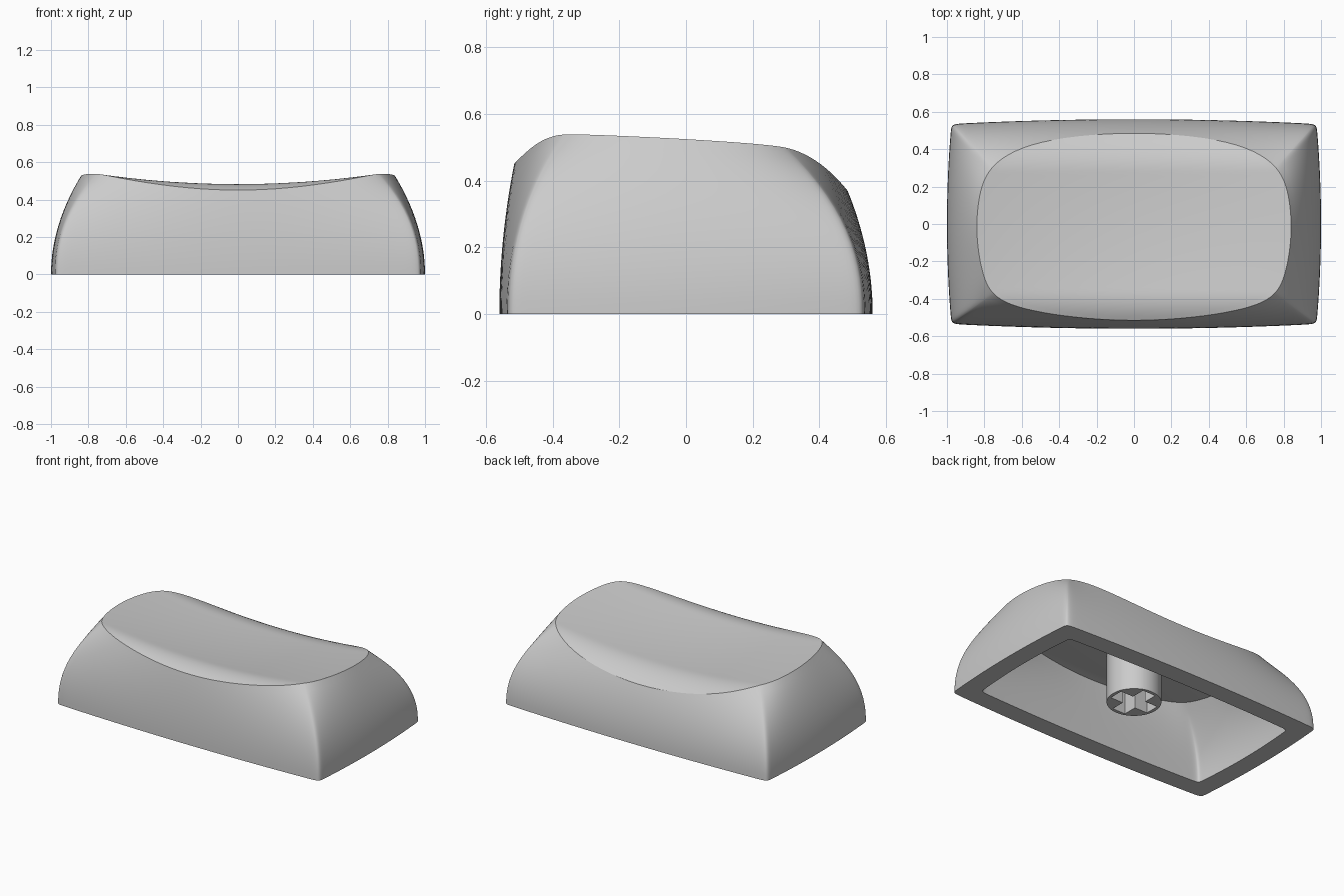
import bpy, bmesh, math

cube = bpy.data.objects.get("Cube")
if cube:
    bpy.data.objects.remove(cube, do_unlink=True)

grey = bpy.data.materials.new("mid_grey")
grey.use_nodes = True
colour = (0.6, 0.6, 0.6, 1)
grey.diffuse_color = colour
grey.node_tree.nodes["Principled BSDF"].inputs["Base Color"].default_value = colour


def loft(name, rings, angle=30):
    """Skin a list of equal-length closed rings and cap both ends."""
    bm = bmesh.new()
    loops = [[bm.verts.new(p) for p in ring] for ring in rings]
    n = len(loops[0])
    for a, b in zip(loops, loops[1:]):
        for i in range(n):
            j = (i + 1) % n
            bm.faces.new((a[i], a[j], b[j], b[i]))
    bm.faces.new(loops[0])
    bm.faces.new(loops[-1])
    bmesh.ops.recalc_face_normals(bm, faces=bm.faces)
    mesh = bpy.data.meshes.new(name)
    bm.to_mesh(mesh)
    bm.free()
    mesh.materials.append(grey)
    obj = bpy.data.objects.new(name, mesh)
    bpy.context.collection.objects.link(obj)
    bpy.ops.object.select_all(action="DESELECT")
    obj.select_set(True)
    bpy.context.view_layer.objects.active = obj
    bpy.ops.object.shade_smooth_by_angle(angle=math.radians(angle))
    return obj


def superellipse(p, q, n):
    r = (abs(p) ** n + abs(q) ** n) ** (-1 / n)
    return p * r, q * r


def top_height(x, y):
    """Height of the scooped top, rolling off at the front and back."""
    front, back = max(0, -0.36 - y), max(0, y - 0.28)
    scoop = 0.461 - 0.055 * y + 0.05 * y * y + 0.09 * x * x
    hollow = 0.012 * (1 - (y / 0.5) ** 2) * (1 - (x / 0.84) ** 2)
    return scoop - hollow - 2.17 * front ** 2 - 1.81 * back ** 2


def ceiling_height(x, y):
    return top_height(x, y) - 0.075 - 0.025 * x * x


def base_point(p, q):
    a, b = superellipse(p, q, 60)
    return a * (1 - 0.024 * b * b), 0.56 * b * (1 - 0.045 * a * a)


def rim_point(p, q):
    """Top edge: bulged sides, with rounder corners at the back."""
    a, b = superellipse(p, 0.9 * q, 10) if q < 0 else superellipse(p, 0.8 * q, 6)
    return 0.84 * a * (1 - 0.1 * b * b), 0.5 * b * (1 - 0.2 * a * a) - 0.015


# Directions round a square, closer together at the corners
SIDE = 40
steps = [math.sin(math.pi * (k / SIDE - 0.5)) for k in range(SIDE)]
square = ([(1, s) for s in steps] + [(-s, 1) for s in steps]
          + [(-1, -s) for s in steps] + [(s, -1) for s in steps])
base = [base_point(*d) for d in square]
rim = [rim_point(*d) for d in square]


def scaled(points, sx, sy):
    return [(x * sx, y * sy) for x, y in points]


def cap_rings(edge, height, count):
    """Rings from the middle of the dish out to its edge."""
    factors = [0.01] + [k / count for k in range(1, count + 1)]
    return [[(x, y, height(x, y)) for x, y in scaled(edge, f, f)]
            for f in factors]


def wall_rings(low, high, height, count):
    """Bowed wall rings, fuller at the corners, from the edge to the base."""
    rings = []
    for k in range(count - 1, -1, -1):
        t = k / count
        ring = []
        for (bx, by), (hx, hy), (p, q) in zip(low, high, square):
            lean = t ** (2 + 0.25 * (p * q) ** 2)
            ring.append((bx + (hx - bx) * lean, by + (hy - by) * lean,
                         height(hx, hy) * t))
        rings.append(ring)
    return rings


# Hollow shell: top, outer wall, bottom lip, inner wall and ceiling
inner_base = scaled(base, 0.875, 0.775)
inner_rim = scaled(rim, 0.86, 0.81)
outside = cap_rings(rim, top_height, 24) + wall_rings(base, rim, top_height, 14)
inside = (cap_rings(inner_rim, ceiling_height, 12)
          + wall_rings(inner_base, inner_rim, ceiling_height, 10))
loft("key_shell", outside + inside[::-1])

# Round stem with a cross-shaped socket
RADIUS, ARM, HALF = 0.165, 0.142, 0.048
BOTTOM, SOCKET, TOP = 0.06, 0.34, 0.42
corner = math.degrees(math.atan2(HALF, ARM))
quarter = [0, corner / 2, corner, 25, 35, 45, 55, 65, 90 - corner, 90 - corner / 2]
angles = [math.radians(a + 90 * k) for k in range(4) for a in quarter]


def cross_radius(a):
    c, s = abs(math.cos(a)) + 1e-9, abs(math.sin(a)) + 1e-9
    return max(min(ARM / c, HALF / s), min(ARM / s, HALF / c))


def round_radius(a):
    return RADIUS


def stem_ring(radius, z):
    return [(radius(a) * math.cos(a), radius(a) * math.sin(a), z) for a in angles]


loft("stem", [stem_ring(round_radius, TOP), stem_ring(round_radius, BOTTOM),
              stem_ring(cross_radius, BOTTOM), stem_ring(cross_radius, SOCKET)])
